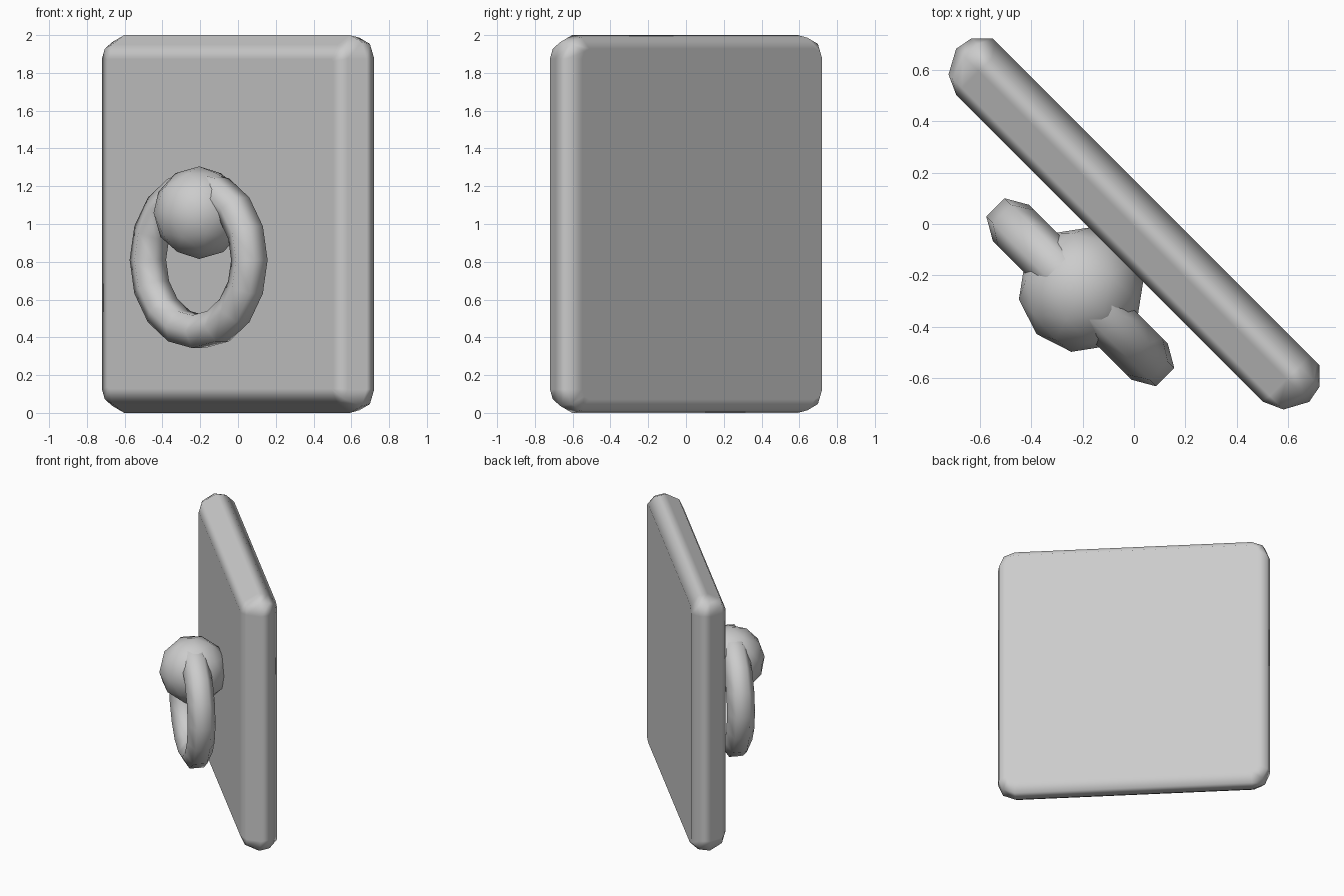
import bpy, bmesh, math
from mathutils import Matrix, Vector

cube = bpy.data.objects.get("Cube")
if cube:
    bpy.data.objects.remove(cube, do_unlink=True)

grey = bpy.data.materials.new("plain_grey")
grey.use_nodes = True
grey.diffuse_color = (0.6, 0.6, 0.6, 1)
grey.node_tree.nodes["Principled BSDF"].inputs["Base Color"].default_value = (0.6, 0.6, 0.6, 1)

TURN = Matrix.Rotation(math.radians(-45), 4, 'Z')


def finish(name, bm, location):
    """Turn a bmesh into a smooth object, swung 45 degrees about the vertical."""
    bmesh.ops.recalc_face_normals(bm, faces=bm.faces[:])
    for face in bm.faces:
        face.smooth = True
    mesh = bpy.data.meshes.new(name)
    bm.to_mesh(mesh)
    bm.free()
    mesh.materials.append(grey)
    obj = bpy.data.objects.new(name, mesh)
    obj.matrix_world = TURN @ Matrix.Translation(location)
    bpy.context.collection.objects.link(obj)
    return obj


def rounded_outline(half_x, half_z, radius):
    """Rectangle outline with three points on each corner."""
    points = []
    for corner, (sx, sz) in enumerate([(1, 1), (-1, 1), (-1, -1), (1, -1)]):
        for step in range(3):
            a = math.radians(90 * corner + 45 * step)
            points.append((sx * (half_x - radius) + radius * math.cos(a),
                           sz * (half_z - radius) + radius * math.sin(a)))
    return points


# Door panel: stacked outlines, softer edge on the front than on the back
LAYERS = [(-0.134, 0.128), (-0.099, 0.05), (-0.007, 0.0), (0.064, 0.014), (0.122, 0.072)]
bm = bmesh.new()
rings = []
for depth, inset in LAYERS:
    outline = rounded_outline(0.97 - inset, 1 - inset, max(0.125 - inset, 0.01))
    rings.append([bm.verts.new((x, depth, z)) for x, z in outline])
for a, b in zip(rings, rings[1:]):
    for i in range(len(a)):
        j = (i + 1) % len(a)
        bm.faces.new((a[i], a[j], b[j], b[i]))
bm.faces.new(rings[0])
bm.faces.new(rings[-1])
panel = finish("door_panel", bm, Vector((0, 0, 1)))
weighted = panel.modifiers.new("even_shading", 'WEIGHTED_NORMAL')
weighted.weight = 100

# Round knob that holds the ring
bm = bmesh.new()
bmesh.ops.create_icosphere(bm, subdivisions=2, radius=0.245)
finish("knob", bm, Vector((0.035, -0.325, 1.06)))

# Pull ring: a hexagonal section spun round the depth axis
bm = bmesh.new()
section = []
for k in range(6):
    a = math.radians(30 + 60 * k)
    section.append(bm.verts.new((0.38 + 0.1 * math.cos(a), 0.1 * math.sin(a), 0)))
edges = [bm.edges.new((section[k], section[(k + 1) % 6])) for k in range(6)]
bmesh.ops.spin(bm, geom=section + edges, cent=(0, 0, 0), axis=(0, 1, 0),
               angle=math.tau, steps=16, use_merge=True)
bmesh.ops.remove_doubles(bm, verts=bm.verts[:], dist=0.0005)
finish("pull_ring", bm, Vector((0.04, -0.335, 0.81)))
